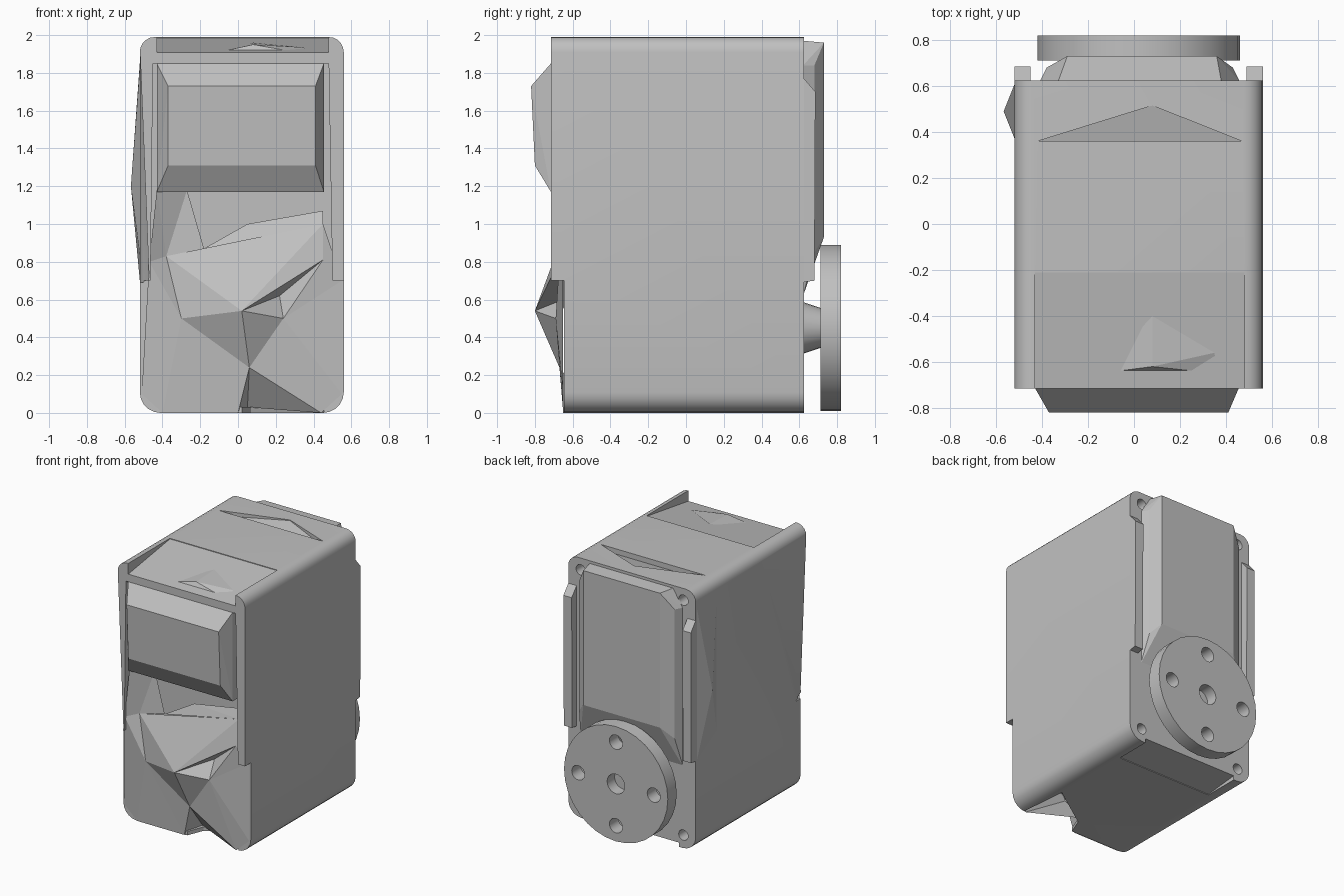
import bpy, bmesh, math
from mathutils import Vector

if "Cube" in bpy.data.objects:
    bpy.data.objects.remove(bpy.data.objects["Cube"])

grey = bpy.data.materials.new("plain_grey")
grey.diffuse_color = (0.53, 0.53, 0.53, 1)
grey.use_nodes = True
grey.node_tree.nodes["Principled BSDF"].inputs["Base Color"].default_value = grey.diffuse_color


def finish(name, bm, fix=True):
    if fix:
        bmesh.ops.recalc_face_normals(bm, faces=bm.faces[:])
    me = bpy.data.meshes.new(name)
    bm.to_mesh(me)
    bm.free()
    me.materials.append(grey)
    ob = bpy.data.objects.new(name, me)
    bpy.context.collection.objects.link(ob)
    return ob


def hull(name, pts):
    bm = bmesh.new()
    for p in pts:
        bm.verts.new(p)
    bmesh.ops.convex_hull(bm, input=bm.verts[:])
    return finish(name, bm)


def add_prism(bm, pts, place, a, b):
    lo = [bm.verts.new(place(u, v, a)) for u, v in pts]
    hi = [bm.verts.new(place(u, v, b)) for u, v in pts]
    n = len(pts)
    bm.faces.new(lo)
    bm.faces.new(hi[::-1])
    for i in range(n):
        j = (i + 1) % n
        bm.faces.new((lo[i], hi[i], hi[j], lo[j]))


ALONG_X = lambda u, v, w: (w, u, v)
ALONG_Y = lambda u, v, w: (u, w, v)
ALONG_Z = lambda u, v, w: (u, v, w)


def prism(name, pts, place, a, b):
    bm = bmesh.new()
    add_prism(bm, pts, place, a, b)
    return finish(name, bm)


def circle(cx, cz, r, n):
    return [(cx + r * math.cos(2 * math.pi * i / n), cz + r * math.sin(2 * math.pi * i / n))
            for i in range(n)]


def drills(holes, a, b):
    bm = bmesh.new()
    for x, z, r in holes:
        add_prism(bm, circle(x, z, r, 20), ALONG_Y, a, b)
    return finish("drill", bm)


def cut(ob, cutter):
    mod = ob.modifiers.new("cut", 'BOOLEAN')
    mod.operation = 'DIFFERENCE'
    mod.solver = 'EXACT'
    mod.object = cutter
    bpy.context.view_layer.objects.active = ob
    bpy.ops.object.modifier_apply(modifier=mod.name)
    bpy.data.objects.remove(cutter)


def smooth(ob):
    bpy.ops.object.select_all(action='DESELECT')
    ob.select_set(True)
    bpy.context.view_layer.objects.active = ob
    bpy.ops.object.shade_smooth_by_angle(angle=math.radians(30))


# Main housing: rounded outline run from front to back
outline = []
for cx, cz, r, start in ((0.48, 1.91, 0.08, 0), (-0.44, 1.91, 0.08, 90),
                         (-0.41, 0.11, 0.11, 180), (0.45, 0.11, 0.11, 270)):
    for i in range(6):
        t = math.radians(start + 18 * i)
        outline.append((cx + r * math.cos(t), cz + r * math.sin(t)))
body = prism("housing", outline, ALONG_Y, -0.715, 0.625)

# Lower front step, front cavity, bottom notch, top ramps, slanted left front corner
cut(body, prism("step", [(-0.9, -0.1), (-0.645, -0.1), (-0.645, 0.7), (-0.9, 0.7)], ALONG_X, -1, 1))
cut(body, prism("cavity", [(-0.47, 0.15), (-0.38, 0.03), (0.42, 0.03), (0.51, 0.15),
                           (0.48, 1.85), (-0.45, 1.85)], ALONG_Y, -0.95, -0.45))
cut(body, prism("notch", [(0.0, -0.7), (0.46, -0.7), (0.42, -0.28), (0.07, -0.52)],
                ALONG_Z, -0.1, 0.12))
cut(body, prism("ramp", [(-0.21, 1.985), (-0.21, 2.1), (-0.9, 2.1), (-0.9, 1.88)],
                ALONG_X, -0.43, 0.48))
cut(body, hull("dip", [(x, y, z) for x, y in ((-0.42, 0.36), (0.47, 0.36)) for z in (1.95, 2.1)]
               + [(0.08, 0.515, 1.985), (0.08, 0.515, 2.1)]))
cut(body, prism("under_ramp", [(0.35, -0.1), (0.35, 0.005), (0.7, 0.04), (0.7, -0.1)],
                ALONG_X, -0.38, 0.42))
cut(body, hull("corner", [(x, y, z) for y, z, e in ((-0.14, 1.99, -0.522), (-0.73, 1.95, -0.52),
                                                    (-0.73, 0.69, -0.47), (-0.58, 0.69, -0.522))
                          for x in (e, -0.65)]))
cut(body, drills([(x, z, 0.04) for x in (-0.415, 0.455) for z in (0.1, 1.9)], 0.45, 0.7))
smooth(body)

# Raised front block with sloping sides
hull("front_block",
     [(x, y, z) for x in (-0.43, 0.455) for y, z in ((-0.715, 1.17), (-0.44, 1.17), (-0.715, 1.85),
                                                     (-0.66, 1.91), (-0.44, 1.93))]
     + [(-0.37, -0.82, 1.73), (0.41, -0.82, 1.73), (-0.37, -0.80, 1.31), (0.41, -0.80, 1.31)])

# Small ridge on the front ramp
hull("ramp_ridge", [(-0.15, -0.65, 1.9), (0.36, -0.65, 1.9), (0.35, -0.56, 1.935),
                    (0.08, -0.4, 1.96), (0.08, -0.62, 1.95)])

# Faceted lower front cover
points = [(-0.51, -0.65, 0.1), (-0.40, -0.65, 0), (0.0, -0.65, 0), (0.05, -0.5, 0.03),
          (0.06, -0.67, 0.24), (0.44, -0.65, 0), (0.55, -0.65, 0.1), (0.55, -0.65, 0.7),
          (0.45, -0.63, 1.0), (-0.38, -0.65, 0.83), (-0.47, -0.7, 0.8), (-0.3, -0.69, 0.5),
          (0.02, -0.80, 0.54), (0.22, -0.6, 0.62), (0.45, -0.67, 0.81), (0.24, -0.69, 0.5),
          (-0.43, -0.7, 1.18), (-0.27, -0.62, 1.18), (-0.18, -0.63, 0.87),
          (0.05, -0.6, 1.0), (0.45, -0.6, 1.07)]
facets = [(0, 1, 11), (0, 11, 10), (1, 2, 11), (2, 4, 11), (2, 3, 4), (11, 4, 12), (4, 3, 5),
          (4, 5, 15), (5, 6, 15), (6, 7, 15), (4, 15, 12), (15, 7, 14), (12, 15, 13),
          (13, 15, 14), (12, 13, 14), (12, 14, 8), (14, 7, 8), (12, 8, 9), (12, 9, 11), (9, 10, 11),
          (10, 9, 16), (9, 17, 16), (9, 18, 17), (18, 8, 19), (19, 8, 20)]
bm = bmesh.new()
vs = [bm.verts.new(p) for p in points]
for f in facets:
    bm.faces.new([vs[i] for i in f])
bm.normal_update()
for f in bm.faces:
    if f.normal.y > 0:
        f.normal_flip()
finish("front_cover", bm, fix=False)

# Left side bulge
hull("side_bulge", [(-0.515, y, z) for y, z in ((0.36, 1.9), (0.62, 1.92), (0.62, 0.65), (0.36, 0.8))]
     + [(-0.567, 0.49, 1.2)])

# Back rails on both edges
for side, x0, x1 in (("left", -0.52, -0.45), ("right", 0.49, 0.56)):
    prism(side + "_back_rail", [(0.6, 0.69), (0.68, 0.70), (0.685, 1.70), (0.625, 1.77), (0.6, 1.77)],
          ALONG_X, x0, x1)

# Raised back plate with sloping edges
hull("back_plate", [(x, 0.62, z) for x, z in ((-0.41, 1.84), (0.46, 1.84), (-0.41, 0.62), (0.46, 0.62),
                                              (-0.33, 1.97), (0.38, 1.97))]
     + [(x, 0.73, z) for x in (-0.29, 0.36) for z in (0.93, 1.96)]
     + [(x, 0.68, z) for x in (-0.38, 0.43) for z in (0.85, 1.84)])

# Output shaft
bm = bmesh.new()
bmesh.ops.create_cone(bm, cap_ends=True, segments=24, radius1=0.14, radius2=0.10, depth=0.12)
for v in bm.verts:
    v.co = Vector((0.02 + v.co.x, 0.67 + v.co.z, 0.45 + v.co.y))
smooth(finish("output_shaft", bm))

# Round output disc with five holes
disc = prism("output_disc", circle(0.02, 0.45, 0.44, 32), ALONG_Y, 0.712, 0.82)
cut(disc, drills([(0.02, 0.45, 0.075)] +
                 [(0.02 + 0.32 * math.cos(k * math.pi / 2), 0.45 + 0.32 * math.sin(k * math.pi / 2), 0.055)
                  for k in range(4)], 0.65, 0.9))
smooth(disc)
